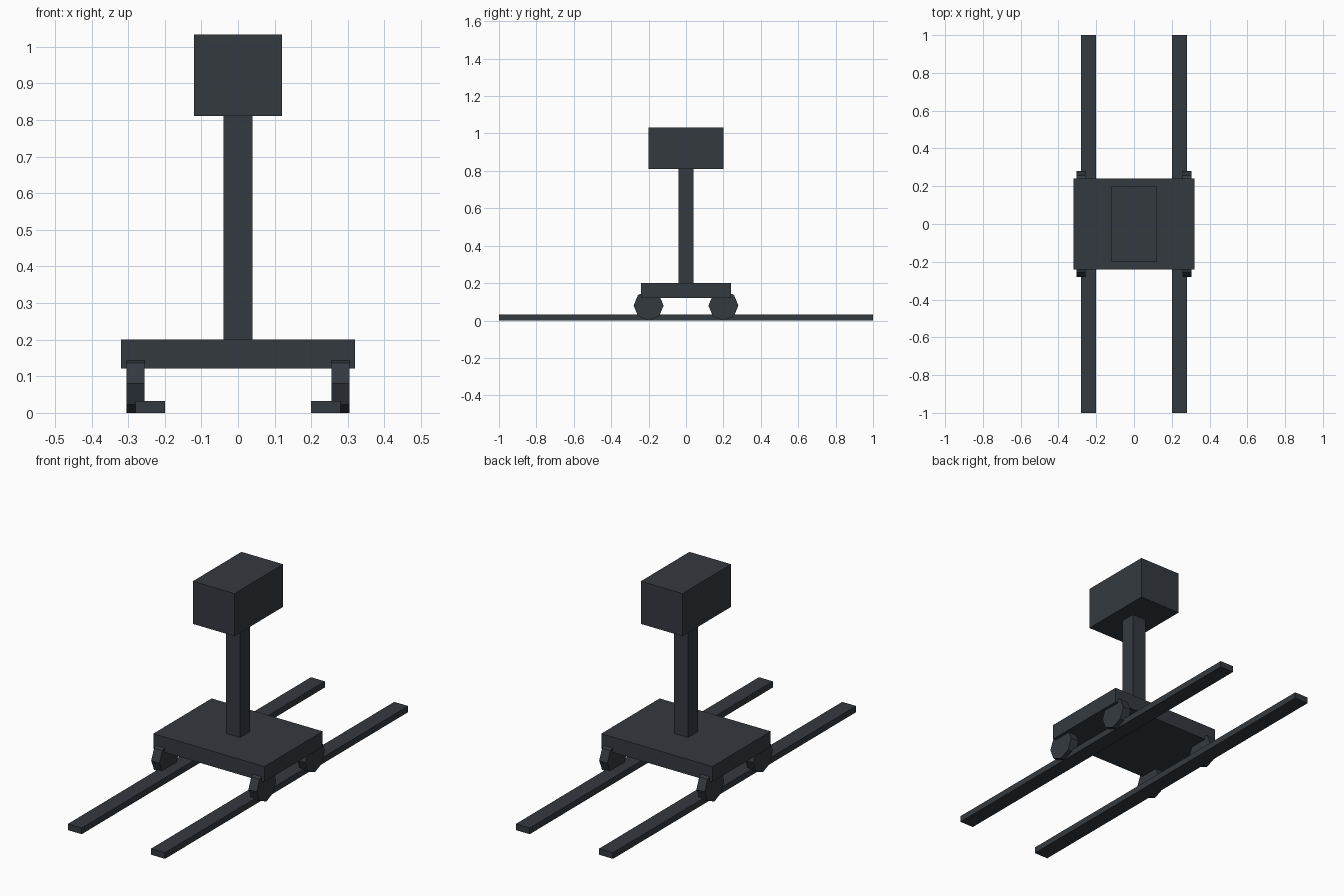
import bpy
from math import radians

default = bpy.data.objects.get("Cube")
if default:
    bpy.data.objects.remove(default, do_unlink=True)

# One dark slate colour for everything
SLATE = (0.034, 0.042, 0.051, 1)
slate = bpy.data.materials.new("dark_slate")
slate.use_nodes = True
slate.diffuse_color = SLATE
slate.node_tree.nodes["Principled BSDF"].inputs["Base Color"].default_value = SLATE


def finish(name):
    obj = bpy.context.object
    obj.name = name
    obj.data.materials.append(slate)
    return obj


def box(name, x, y, z):
    """Box from (low, high) ranges on each axis."""
    ranges = (x, y, z)
    bpy.ops.mesh.primitive_cube_add(size=1, location=[(a + b) / 2 for a, b in ranges])
    bpy.context.object.scale = [b - a for a, b in ranges]
    bpy.ops.object.transform_apply(location=False, rotation=False, scale=True)
    return finish(name)


def wheel(name, x, y):
    """Octagonal wheel on a sideways axle, resting on one corner."""
    r = 0.08
    bpy.ops.mesh.primitive_cylinder_add(vertices=8, radius=r, depth=0.048,
                                        location=(x, y, r),
                                        rotation=(0, radians(90), 0))
    return finish(name)


# Trolley body: deck, post and head
box("deck", (-0.32, 0.32), (-0.24, 0.24), (0.121, 0.201))
box("post", (-0.04, 0.04), (-0.04, 0.04), (0.201, 0.811))
box("head", (-0.12, 0.12), (-0.2, 0.2), (0.811, 1.033))

# Rails and wheels on both sides
for side, s in (("left", 1), ("right", -1)):
    box(side + "_rail", sorted((s * 0.2, s * 0.28)), (-1, 1), (0, 0.032))
    for end, y in (("front", -0.2), ("rear", 0.2)):
        wheel(f"{side}_{end}_wheel", s * 0.28, y)
